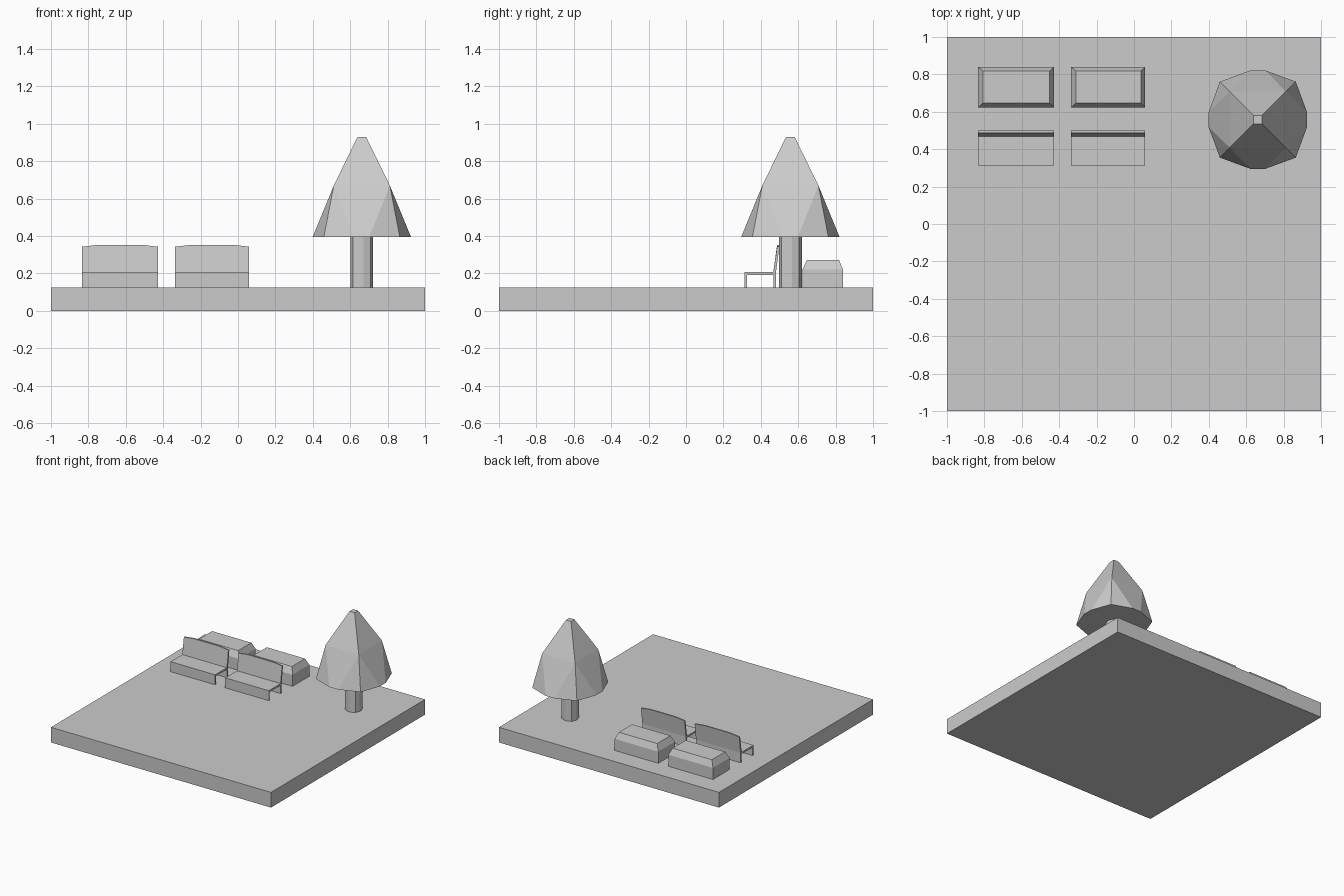
import bpy
import bmesh

cube = bpy.data.objects.get("Cube")
if cube:
    bpy.data.objects.remove(cube, do_unlink=True)

GREY = (0.6, 0.6, 0.6, 1.0)
material = bpy.data.materials.new("plain grey")
material.use_nodes = True
material.diffuse_color = GREY
material.node_tree.nodes["Principled BSDF"].inputs["Base Color"].default_value = GREY

GROUND = 0.125


def loft(name, rings):
    """Bridge equal-length rings of points and cap both ends."""
    bm = bmesh.new()
    loops = [[bm.verts.new(p) for p in ring] for ring in rings]
    n = len(loops[0])
    for a, b in zip(loops, loops[1:]):
        for i in range(n):
            j = (i + 1) % n
            bm.faces.new((a[i], a[j], b[j], b[i]))
    bm.faces.new(loops[0][::-1])
    bm.faces.new(loops[-1])
    bmesh.ops.remove_doubles(bm, verts=bm.verts[:], dist=0.0005)
    bmesh.ops.recalc_face_normals(bm, faces=bm.faces[:])
    mesh = bpy.data.meshes.new(name)
    bm.to_mesh(mesh)
    bm.free()
    mesh.materials.append(material)
    obj = bpy.data.objects.new(name, mesh)
    bpy.context.collection.objects.link(obj)
    return obj


def rectangle(x0, x1, y0, y1, z):
    return [(x0, y0, z), (x1, y0, z), (x1, y1, z), (x0, y1, z)]


def box(name, x0, x1, y0, y1, z0, z1):
    return loft(name, [rectangle(x0, x1, y0, y1, z) for z in (z0, z1)])


def twelve_sided(reach, corner, edge, z, centre=(0.662, 0.558)):
    """Square ring whose sides bulge out to a short flat edge."""
    points = []
    x_dir, y_dir = 1, 0
    for _ in range(4):
        for u, v in ((reach, edge), (corner, corner), (edge, reach)):
            points.append((centre[0] + u * x_dir - v * y_dir,
                           centre[1] + u * y_dir + v * x_dir, z))
        x_dir, y_dir = -y_dir, x_dir
    return points


# Ground slab
box("ground_slab", -1, 1, -1, 1, 0, GROUND)

# Tree: trunk and faceted crown
loft("tree_trunk", [twelve_sided(0.061, 0.047, 0.01, z) for z in (GROUND, 0.4)])
loft("tree_crown", [
    twelve_sided(0.263, 0.203, 0.04, 0.395),
    twelve_sided(0.15, 0.15, 0.15, 0.67),
    twelve_sided(0.023, 0.023, 0.023, 0.93),
])

# Two matching sets of a bench with a planter behind it
for side, x0, x1 in (("right", -0.833, -0.428), ("left", -0.336, 0.06)):
    # Planter with sloping upper edges
    loft(side + "_planter", [
        rectangle(x0, x1, 0.622, 0.84, GROUND),
        rectangle(x0, x1, 0.622, 0.84, 0.22),
        rectangle(x0 + 0.025, x1 - 0.023, 0.647, 0.818, 0.272),
    ])

    # Bench seat folded down at the front
    seat = [(0.314, GROUND), (0.314, 0.207), (0.472, 0.207),
            (0.472, 0.192), (0.325, 0.192), (0.325, GROUND)]
    loft(side + "_bench_seat", [[(x, y, z) for y, z in seat] for x in (x0, x1)])

    # Leaning backrest reaching the ground, with a slightly raised middle
    rings = []
    for x, top in ((x0, 0.343), (x0 + 0.085, 0.353), (x1 - 0.085, 0.353), (x1, 0.343)):
        back = [(0.467, GROUND), (0.467, 0.207), (0.487, top),
                (0.499, top), (0.481, 0.207), (0.481, GROUND)]
        rings.append([(x, y, z) for y, z in back])
    loft(side + "_bench_back", rings)
